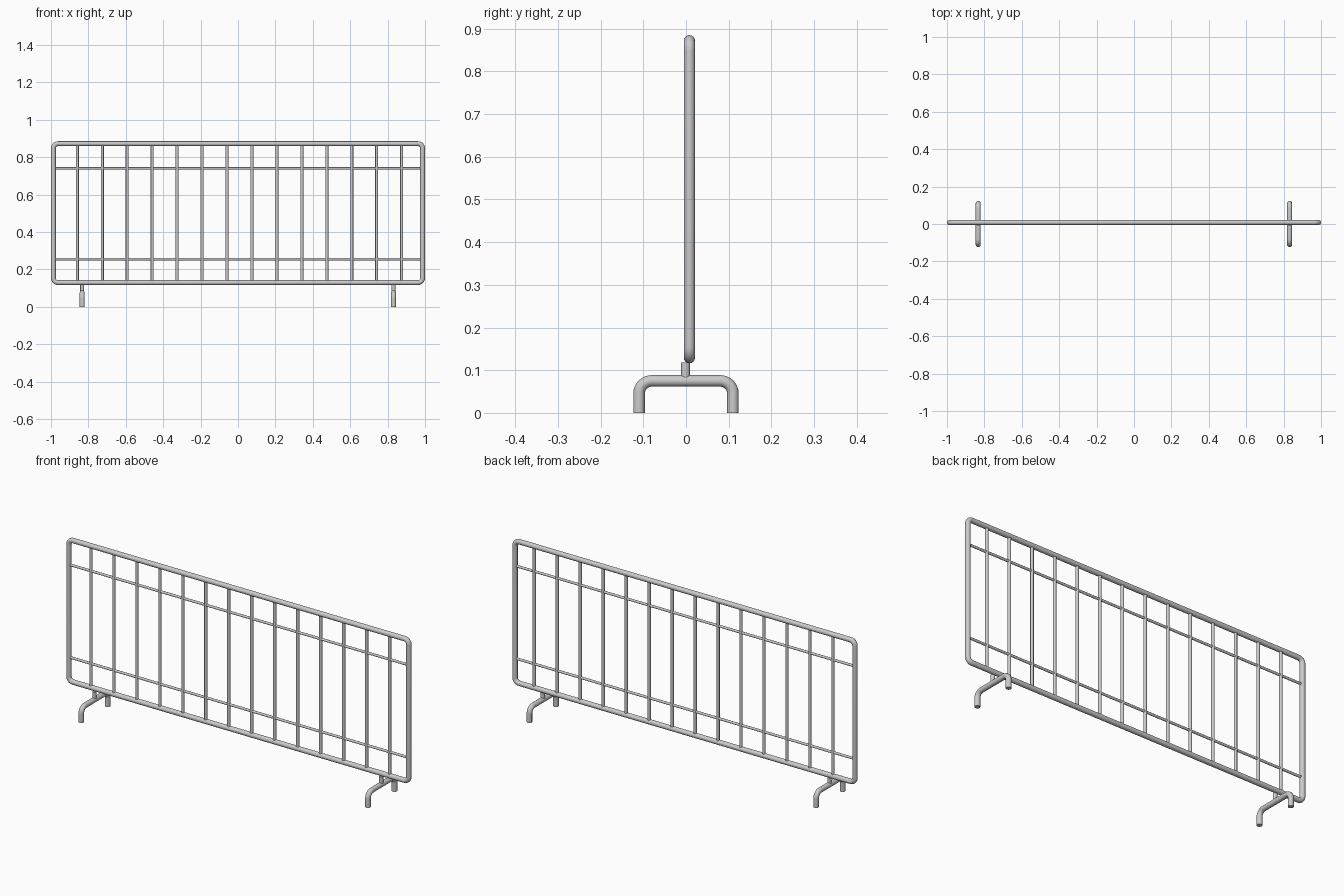
import bpy
from math import pi, cos, sin
from mathutils import Vector

if "Cube" in bpy.data.objects:
    bpy.data.objects.remove(bpy.data.objects["Cube"])

PANEL_Y = 0.008


def rounded(points, r, cyclic, steps=8):
    """Replace right-angle corners of a path by arcs of radius r."""
    pts = [Vector(p) for p in points]
    n = len(pts)
    out = []
    for i, p in enumerate(pts):
        if not cyclic and i in (0, n - 1):
            out.append(p)
            continue
        a = (pts[i - 1] - p).normalized()
        b = (pts[(i + 1) % n] - p).normalized()
        centre = p + (a + b) * r
        for k in range(steps + 1):
            t = k / steps * pi / 2
            out.append(centre - b * r * cos(t) - a * r * sin(t))
    return out


def tube(name, path, radius, cyclic=False):
    """Sweep a round section along a path and turn it into a mesh."""
    curve = bpy.data.curves.new(name, 'CURVE')
    curve.dimensions = '3D'
    curve.bevel_depth = radius
    curve.bevel_resolution = 6
    curve.use_fill_caps = True
    spline = curve.splines.new('POLY')
    spline.points.add(len(path) - 1)
    for sp, p in zip(spline.points, path):
        sp.co = (*p, 1)
    spline.use_cyclic_u = cyclic
    obj = bpy.data.objects.new(name, curve)
    bpy.context.collection.objects.link(obj)
    bpy.ops.object.select_all(action='DESELECT')
    obj.select_set(True)
    bpy.context.view_layer.objects.active = obj
    bpy.ops.object.convert(target='MESH')
    bpy.ops.object.shade_smooth_by_angle()
    return obj


# Outer frame with rounded corners
X, Z0, Z1 = 0.987, 0.129, 0.872
corners = [(-X, PANEL_Y, Z0), (X, PANEL_Y, Z0), (X, PANEL_Y, Z1), (-X, PANEL_Y, Z1)]
tube("frame", rounded(corners, 0.025, True), 0.013, True)

# Vertical bars
for i in range(14):
    x = -0.859 + i * 0.1334
    tube(f"vertical_bar_{i + 1}", [(x, PANEL_Y, Z0), (x, PANEL_Y, Z1)], 0.008)

# Horizontal rails
for name, z in (("lower_rail", 0.254), ("upper_rail", 0.74)):
    tube(name, [(-X, PANEL_Y, z), (X, PANEL_Y, z)], 0.0065)

# Feet: bent tube and a short post up to the frame
for side, x in (("left", -0.833), ("right", 0.832)):
    path = [(x, -0.11, 0), (x, -0.11, 0.075), (x, 0.11, 0.075), (x, 0.11, 0)]
    tube(f"{side}_foot", rounded(path, 0.03, False), 0.0135)
    tube(f"{side}_post", [(x, -0.001, 0.075), (x, -0.001, 0.118)], 0.0105)
